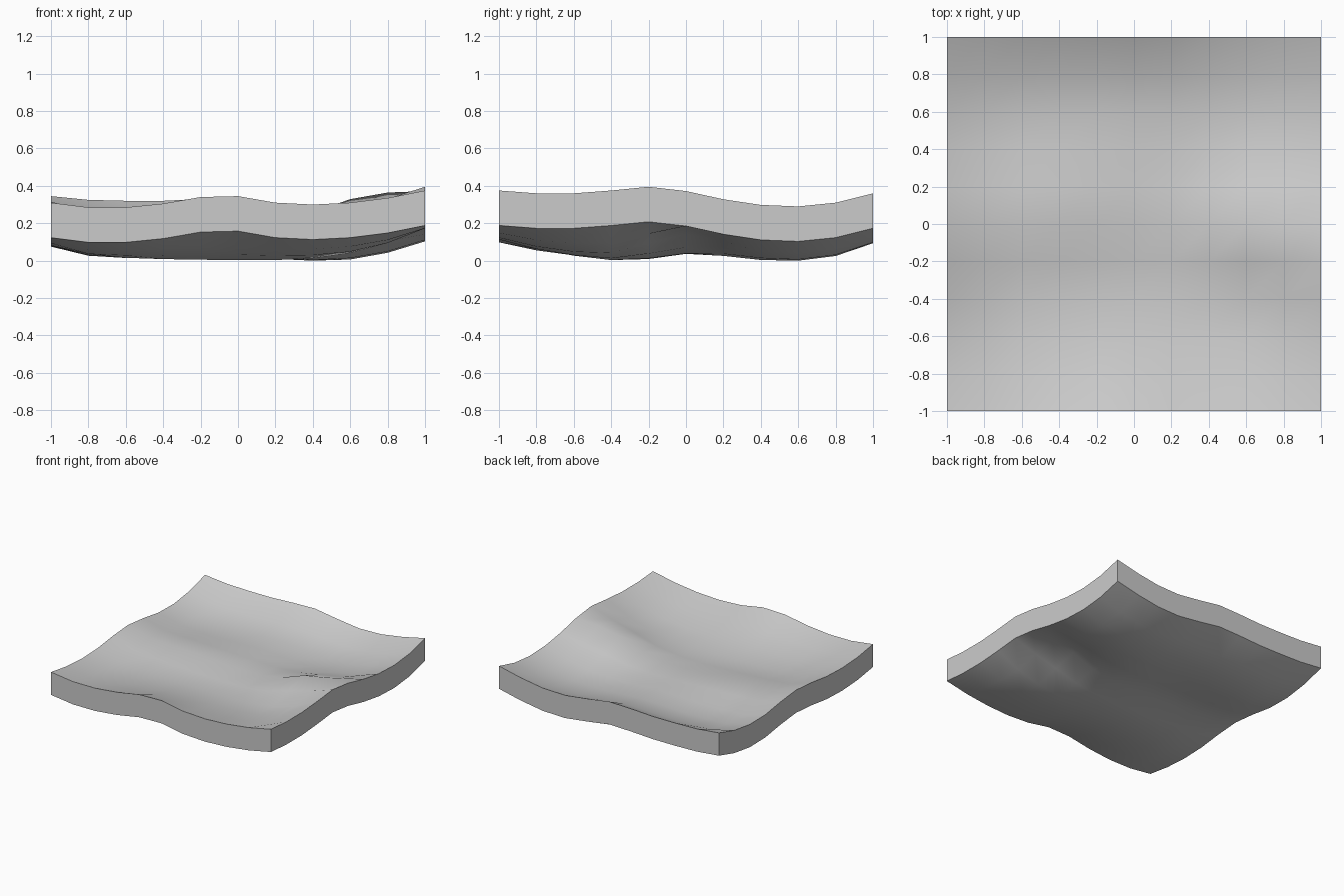
import bpy, bmesh, math

if "Cube" in bpy.data.objects:
    bpy.data.objects.remove(bpy.data.objects["Cube"])

N = 10           # grid cells per side
THICK = 0.187    # slab thickness

# Top-surface heights along the four borders, every 0.2 units
front = [.31, .285, .285, .305, .34, .345, .31, .30, .31, .335, .375]
back = [.345, .325, .32, .32, .33, .335, .305, .28, .285, .316, .36]
left = [.31, .28, .268, .275, .30, .315, .295, .265, .262, .29, .345]
right = [.375, .36, .36, .375, .395, .372, .328, .298, .29, .31, .36]
# Valley heights of the hollow middle, from front to back
valley = [.25, .24, .212, .197, .212, .238, .222, .20, .195, .212, .25]
# Extra swells: x, y, spread in x, spread in y, height
swells = [(.7, -.02, .2, .18, .105), (-.5, .1, .25, .18, .025),
          (-.05, .45, .22, .25, .02), (.85, -.5, .15, .25, .02),
          (.85, .5, .12, .25, .015)]


def border_patch(i, j):
    """Surface spanned by the four border curves."""
    u, v = i / N, j / N
    sides = front[i] * (1 - v) + back[i] * v + left[j] * (1 - u) + right[j] * u
    corners = ((front[0] * (1 - u) + front[N] * u) * (1 - v)
               + (back[0] * (1 - u) + back[N] * u) * v)
    return sides - corners


# Blend borders into the hollow and add the swells
height, weight = {}, {}
for i in range(N + 1):
    for j in range(N + 1):
        x, y = 2 * i / N - 1, 2 * j / N - 1
        w = ((1 - x * x) * (1 - y * y)) ** 0.6
        z = border_patch(i, j) * (1 - w) + valley[j] * w
        if w > 0:
            z += sum(h * math.exp(-((x - cx) / sx) ** 2 / 2 - ((y - cy) / sy) ** 2 / 2)
                     for cx, cy, sx, sy, h in swells)
        height[i, j], weight[i, j] = z, w
# Settle the hollow onto the ground
drop = min((height[k] - THICK) / weight[k] for k in height if weight[k] > 0.3)

# Wavy slab: displaced grid extruded straight up
bm = bmesh.new()
bmesh.ops.create_grid(bm, x_segments=N, y_segments=N, size=1)
for v in bm.verts:
    k = round((v.co.x + 1) * N / 2), round((v.co.y + 1) * N / 2)
    v.co.z = height[k] - drop * weight[k] - THICK
ext = bmesh.ops.extrude_face_region(bm, geom=bm.faces[:], use_keep_orig=True)
for v in ext["geom"]:
    if isinstance(v, bmesh.types.BMVert):
        v.co.z += THICK
bmesh.ops.recalc_face_normals(bm, faces=bm.faces[:])

mesh = bpy.data.meshes.new("wavy_slab")
bm.to_mesh(mesh)
bm.free()
slab = bpy.data.objects.new("wavy_slab", mesh)
bpy.context.collection.objects.link(slab)

# Smooth surfaces with crisp rim edges
bpy.context.view_layer.objects.active = slab
slab.select_set(True)
bpy.ops.object.shade_smooth_by_angle()
